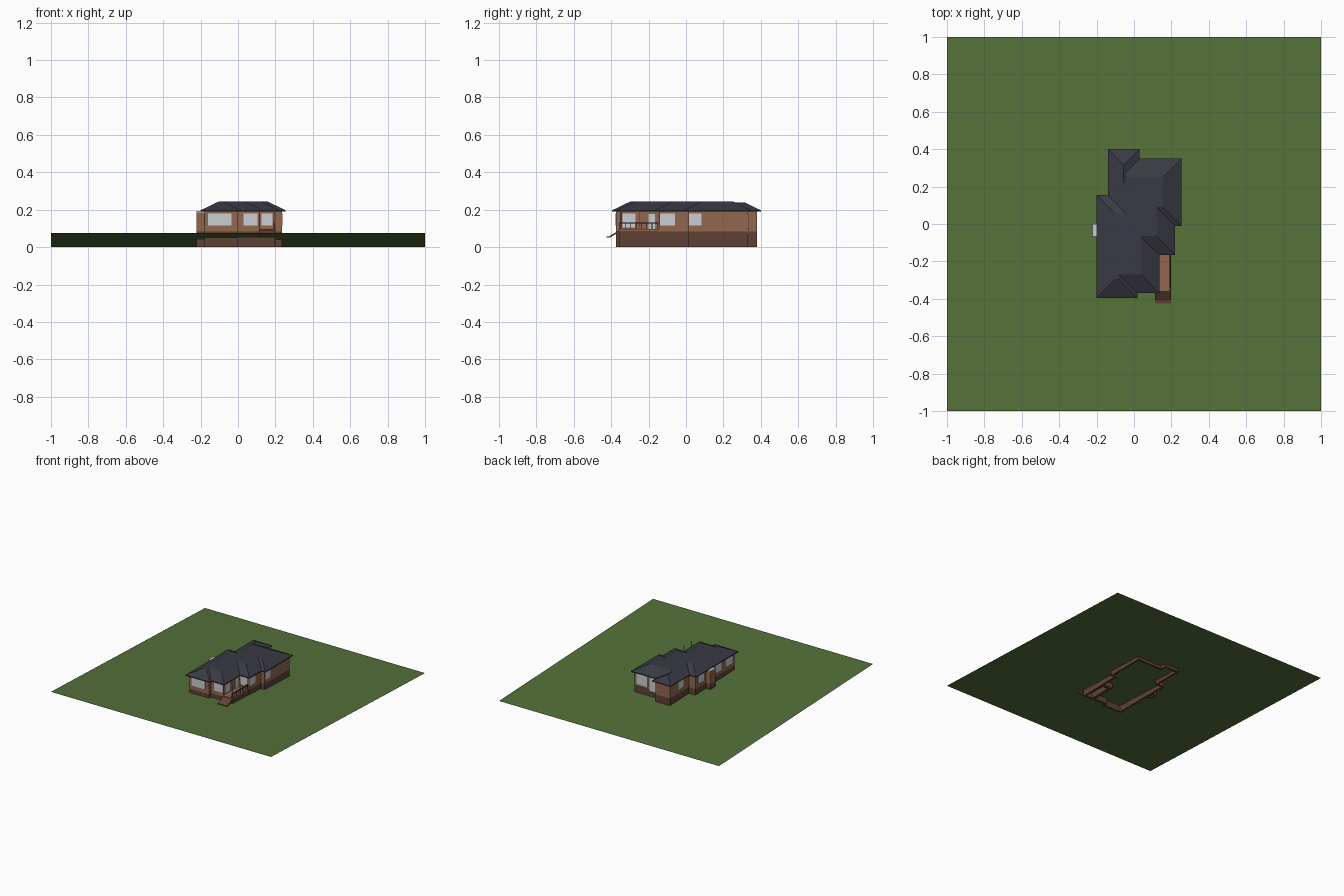
import bpy, bmesh

if "Cube" in bpy.data.objects:
    bpy.data.objects.remove(bpy.data.objects["Cube"])


def material(name, rgb):
    m = bpy.data.materials.new(name)
    m.diffuse_color = (*rgb, 1)
    m.use_nodes = True
    m.node_tree.nodes["Principled BSDF"].inputs["Base Color"].default_value = m.diffuse_color
    return m


GRASS = material("grass green", (0.09, 0.163, 0.042))
ROOF = material("slate roof", (0.042, 0.042, 0.058))
BRICK = material("light brick", (0.29, 0.135, 0.078))
BASE = material("dark brick", (0.115, 0.053, 0.036))
GLASS = material("pale glass", (0.60, 0.62, 0.64))
RAIL = material("dark rail", (0.018, 0.015, 0.015))


def finish(bm, name, mat):
    bmesh.ops.recalc_face_normals(bm, faces=bm.faces)
    me = bpy.data.meshes.new(name)
    bm.to_mesh(me)
    bm.free()
    me.materials.append(mat)
    ob = bpy.data.objects.new(name, me)
    bpy.context.collection.objects.link(ob)
    return ob


def inset(pts, d):
    """Mitred inset of a right-angled, counter-clockwise outline."""
    out = []
    n = len(pts)
    for i in range(n):
        x, y = pts[i]
        for a, b in ((pts[i - 1], pts[i]), (pts[i], pts[(i + 1) % n])):
            dx, dy = b[0] - a[0], b[1] - a[1]
            l = abs(dx) + abs(dy)
            x -= d * dy / l
            y += d * dx / l
        out.append((x, y))
    return out


def bridge(bm, a, b):
    for i in range(len(a)):
        j = (i + 1) % len(a)
        bm.faces.new((a[i], a[j], b[j], b[i]))


def loft(name, lower, z0, upper, z1, mat):
    bm = bmesh.new()
    a = [bm.verts.new((x, y, z0)) for x, y in lower]
    b = [bm.verts.new((x, y, z1)) for x, y in upper]
    bridge(bm, a, b)
    bm.faces.new(a)
    bm.faces.new(b)
    return finish(bm, name, mat)


def wall_ring(name, outline, z0, z1, mat, t=0.013):
    bm = bmesh.new()
    inner = inset(outline, t)
    loops = [[bm.verts.new((x, y, z)) for x, y in p]
             for p, z in ((outline, z0), (outline, z1), (inner, z1), (inner, z0))]
    for i in range(4):
        bridge(bm, loops[i], loops[(i + 1) % 4])
    return finish(bm, name, mat)


def rect(x0, x1, y0, y1):
    return [(x0, y0), (x1, y0), (x1, y1), (x0, y1)]


def box(name, x0, x1, y0, y1, z0, z1, mat):
    r = rect(x0, x1, y0, y1)
    return loft(name, r, z0, r, z1, mat)


# Sloping lawn
bm = bmesh.new()
bm.faces.new([bm.verts.new((x, y, 0.0375 * (1 - y))) for x, y in rect(-1, 1, -1, 1)])
lawn = finish(bm, "lawn", GRASS)
if lawn.data.polygons[0].normal.z < 0:
    lawn.data.flip_normals()

# House footprint at the eaves: right-hand run, then back wing, then left run
start = [(-.20, -.395), (.018, -.395), (.018, -.37), (.135, -.37), (.135, -.165),
         (.22, -.165), (.22, -.01), (.255, -.01), (.255, .35)]
wing = [(.03, .35), (.03, .40), (-.14, .40)]
end = [(-.14, .155), (-.20, .155)]
eaves = start + wing + end
main = start + [(-.14, .35)] + end
walls = inset(eaves, 0.02)

# Walls
wall_ring("foundation_wall", walls, 0, 0.083, BASE)
wall_ring("upper_wall", walls, 0.083, 0.19, BRICK)

# Roof with a flat top, and a small hip over the back wing
loft("eaves_board", eaves, 0.19, eaves, 0.197, ROOF)
loft("main_roof", main, 0.197, inset(main, 0.10), 0.245, ROOF)
bm = bmesh.new()
v = [bm.verts.new(p) for p in ((-.14, .22, .197), (.03, .22, .197), (.03, .40, .197),
                               (-.14, .40, .197), (-.055, .22, .238), (-.055, .315, .238))]
for f in ((0, 1, 4), (1, 2, 5, 4), (2, 3, 5), (3, 0, 4, 5), (3, 2, 1, 0)):
    bm.faces.new([v[i] for i in f])
finish(bm, "wing_roof", ROOF)

# Side bay on the left wall
bay = rect(-.222, -.178, -.065, 0)
wall_ring("bay_foundation", bay, 0, 0.083, BASE)
wall_ring("bay_wall", bay, 0.083, 0.19, BRICK)
box("bay_cover", -.223, -.18, -.066, .001, .186, .192, GLASS)

# Windows and doors as thin plates: (wall axis, wall position, outward sign, from, to, bottom, top)
openings = [
    ("front_window", "y", -.375, -1, -.16, -.035, .115, .18),
    ("front_window", "y", -.35, -1, .03, .105, .115, .18),
    ("porch_window", "y", -.145, -1, .125, .185, .115, .18),
    ("porch_window", "x", .115, 1, -.34, -.27, .105, .18),
    ("porch_door", "x", .115, 1, -.20, -.165, .096, .178),
    ("right_window", "x", .20, 1, -.14, -.06, .115, .18),
    ("right_window", "x", .235, 1, .015, .083, .115, .18),
    ("back_window", "y", .33, 1, .115, .215, .095, .18),
    ("back_door", "y", .33, 1, .03, .10, .07, .18),
    ("wing_window", "x", -.12, -1, .21, .28, .115, .18),
    ("left_window", "x", -.18, -1, .03, .10, .115, .18),
    ("left_window", "x", -.18, -1, -.20, -.12, .115, .18),
    ("left_window", "x", -.18, -1, -.34, -.26, .115, .18),
]
for name, axis, pos, sign, a, b, z0, z1 in openings:
    lo, hi = sorted((pos - sign * 0.001, pos + sign * 0.003))
    if axis == "x":
        box(name, lo, hi, a, b, z0, z1, GLASS)
    else:
        box(name, a, b, lo, hi, z0, z1, GLASS)

# Porch deck on a hollow base
wall_ring("porch_base", rect(.112, .197, -.355, -.145), 0, .086, BASE)
box("porch_deck", .112, .198, -.357, -.145, .086, .096, BRICK)

# Front steps as a sloping slab with a small landing
bm = bmesh.new()
profile = [(-.352, .094), (-.41, .058), (-.425, .058), (-.425, .050), (-.408, .050), (-.352, .084)]
a = [bm.verts.new((.112, y, z)) for y, z in profile]
b = [bm.verts.new((.197, y, z)) for y, z in profile]
bridge(bm, a, b)
bm.faces.new(a)
bm.faces.new(b)
finish(bm, "front_steps", BASE)

# Railing along the porch edge, and slim roof posts
box("top_rail", .190, .196, -.355, -.15, .125, .131, RAIL)
for i in range(8):
    y = -.353 + i * 0.0285
    box("rail_post", .191, .195, y - .002, y + .002, .096, .127, RAIL)
for y in (-.345, -.25):
    box("porch_post", .189, .194, y - .0025, y + .0025, .096, .195, GLASS)
